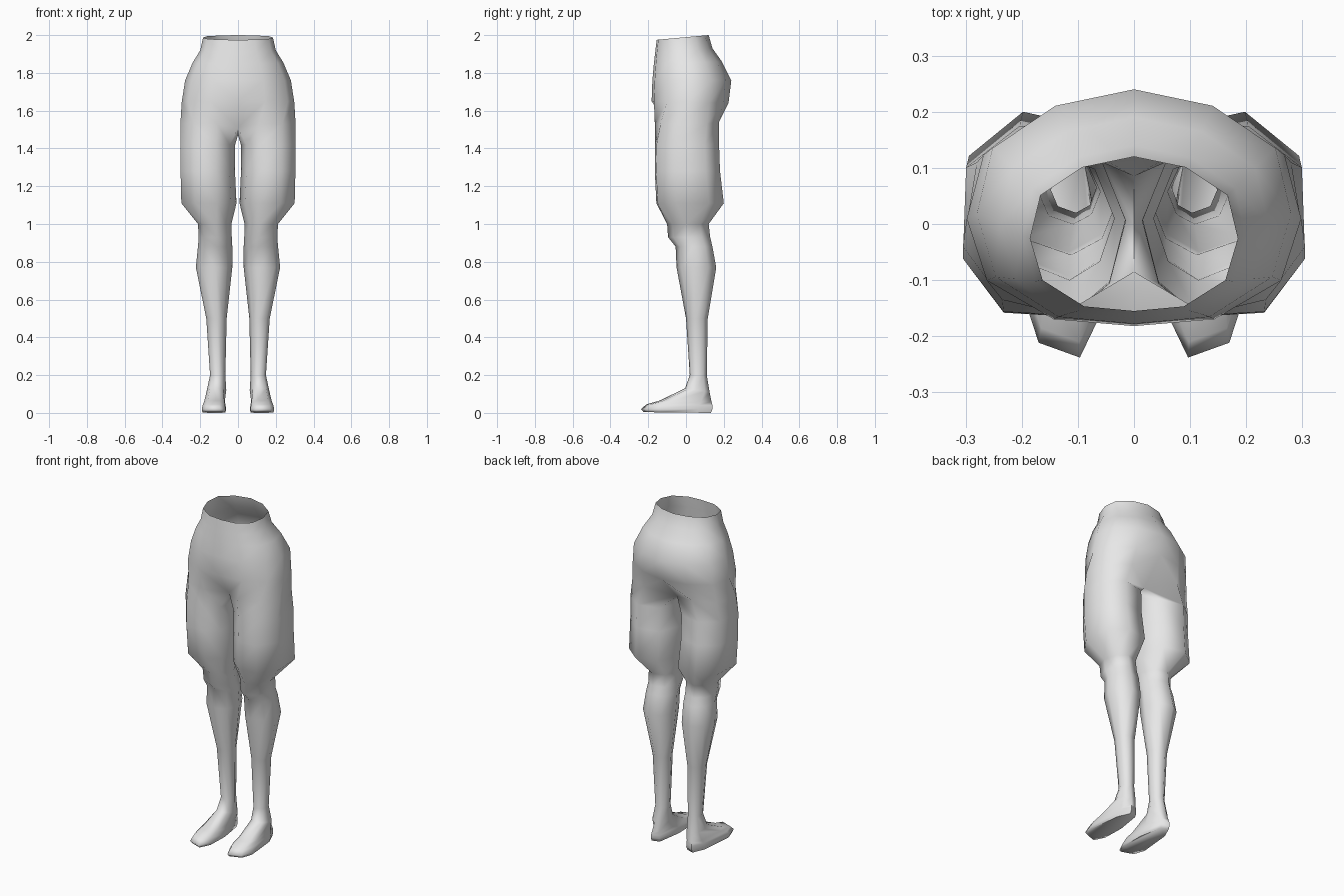
import bpy, bmesh, math

if "Cube" in bpy.data.objects:
    bpy.data.objects.remove(bpy.data.objects["Cube"])

# Cross-section outlines in a unit box: front centre, round the outer side, to the back
HIP = [(0, 0), (.48, .03), (.88, .2), (1, .47), (.9, .75), (.5, .93), (0, 1)]
THIGH = [(.1, .17), (.35, 0), (.75, .02), (1, .3), (.98, .78), (.65, 1), (.2, .92), (0, .5)]
SHIN = [(.15, .15), (.45, 0), (.85, .13), (1, .45), (.9, .8), (.6, 1), (.2, .9), (0, .5)]
FOOT = [(.14, .17), (.35, 0), (.85, .07), (1, .25), (.85, .8), (.62, 1), (.3, .96), (.12, .55)]

# Rows: outline, inner x, outer x, front y, back y, front z, back z
HIP_ROWS = [
    (HIP, 0, .185, -.155, .12, 1.975, 2.0),
    (HIP, 0, .20, -.163, .14, 1.91, 1.93),
    (HIP, 0, .24, -.170, .19, 1.85, 1.86),
    (HIP, 0, .28, -.178, .24, 1.76, 1.76),
    (HIP, 0, .298, -.182, .225, 1.65, 1.64),
]
CROTCH = [(0, -.085, 1.51), (.11, -.165, 1.53), (.235, -.135, 1.53), (.305, -.04, 1.53),
          (.28, .11, 1.53), (.16, .175, 1.54), (0, .085, 1.49), (0, 0, 1.47)]
LEG_ROWS = [
    (THIGH, .015, .305, -.163, .175, 1.42, 1.42),
    (THIGH, .016, .304, -.165, .18, 1.28, 1.28),
    (THIGH, .008, .300, -.157, .20, 1.11, 1.11),   # trouser hem
    (SHIN, .035, .212, -.10, .12, 1.00, 1.00),     # knee
    (SHIN, .033, .208, -.095, .128, .93, .93),
    (SHIN, .030, .212, -.055, .14, .88, .88),
    (SHIN, .030, .223, -.050, .16, .77, .77),      # calf
    (SHIN, .060, .168, 0, .115, .50, .50),
    (SHIN, .067, .148, .02, .11, .20, .20),        # ankle
    (SHIN, .062, .165, -.005, .125, .13, .11),
    (FOOT, .055, .178, -.14, .135, .065, .06),     # instep
    (FOOT, .050, .186, -.21, .14, .045, .04),
    (FOOT, .045, .192, -.238, .14, .02, .02),      # toes
    (FOOT, .050, .188, -.225, .132, .004, 0),      # sole
]


def ring(bm, row):
    outline, x0, x1, y0, y1, z0, z1 = row
    return [bm.verts.new((x0 + (x1 - x0) * u, y0 + (y1 - y0) * v, z0 + (z1 - z0) * v))
            for u, v in outline]


def bridge(bm, upper, lower, closed):
    n = len(upper)
    for i in range(n if closed else n - 1):
        j = (i + 1) % n
        bm.faces.new((lower[i], lower[j], upper[j], upper[i]))


bm = bmesh.new()

# Open-topped hips, one half
hips = [ring(bm, r) for r in HIP_ROWS]
crotch = [bm.verts.new(p) for p in CROTCH]
for a, b in zip(hips, hips[1:] + [crotch[:7]]):
    bridge(bm, a, b, False)

# Thigh, shin and foot down from the crotch, closed by the sole
legs = [crotch] + [ring(bm, r) for r in LEG_ROWS]
for a, b in zip(legs, legs[1:]):
    bridge(bm, a, b, True)
bm.faces.new(list(reversed(legs[-1])))

mesh = bpy.data.meshes.new("hips_and_legs")
bm.to_mesh(mesh)
bm.free()
body = bpy.data.objects.new("hips_and_legs", mesh)
bpy.context.collection.objects.link(body)

# Plain grey surface
grey = bpy.data.materials.new("light_grey")
grey.diffuse_color = (.8, .8, .8, 1)
grey.use_nodes = True
grey.node_tree.nodes["Principled BSDF"].inputs["Base Color"].default_value = grey.diffuse_color
mesh.materials.append(grey)

# Other half
mirror = body.modifiers.new("mirror", 'MIRROR')
mirror.use_axis[0] = True
mirror.merge_threshold = .001

bpy.context.view_layer.objects.active = body
body.select_set(True)
bpy.ops.object.modifier_apply(modifier=mirror.name)
bpy.ops.object.shade_smooth_by_angle(angle=math.radians(75))
